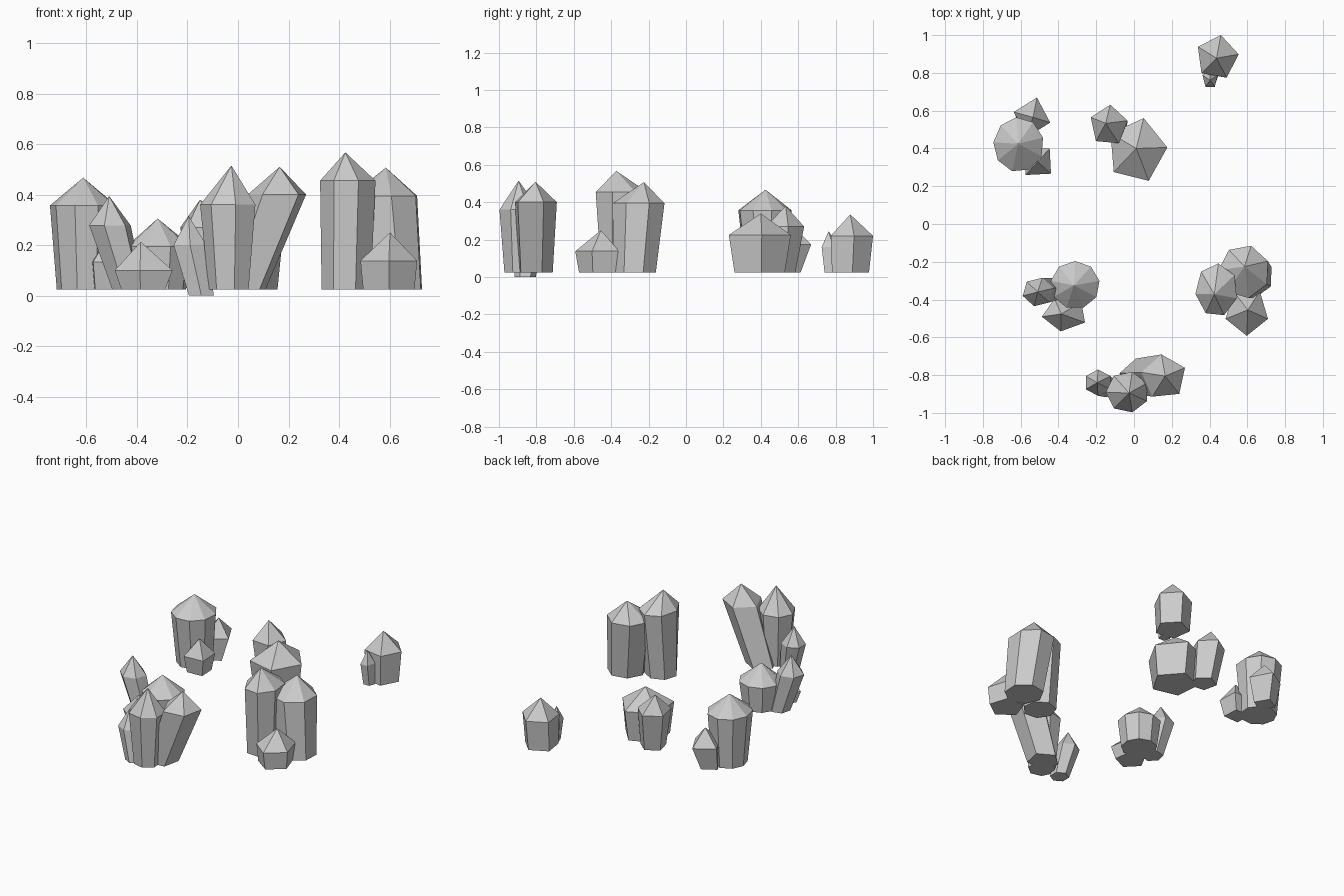
import bpy, bmesh
from math import cos, sin, radians


def crystal(name, sides, turn, base, ring, tip):
    """base = (x, y, z, radius), ring = (x, y, z, rx, ry), tip = (x, y, z)"""
    bm = bmesh.new()
    angles = [radians(turn + 360 * i / sides) for i in range(sides)]
    bx, by, bz, br = base
    rx, ry, rz, ra, rb = ring
    low = [bm.verts.new((bx + br * cos(a), by + br * sin(a), bz)) for a in angles]
    top = [bm.verts.new((rx + ra * cos(a), ry + rb * sin(a), rz)) for a in angles]
    apex = bm.verts.new(tip)
    bm.faces.new(low[::-1])
    for i in range(sides):
        j = (i + 1) % sides
        bm.faces.new((low[i], low[j], top[j], top[i]))
        bm.faces.new((top[i], top[j], apex))
    mesh = bpy.data.meshes.new(name)
    bm.to_mesh(mesh)
    bm.free()
    obj = bpy.data.objects.new(name, mesh)
    bpy.context.collection.objects.link(obj)


G = 0.025  # height of most crystal bases

# Front cluster
crystal("front_small_crystal", 6, 30, (-.145, -.86, 0, .057), (-.19, -.84, .2, .075, .07), (-.195, -.84, .315))
crystal("front_middle_crystal", 7, -77, (-.033, -.89, G, .083), (-.035, -.89, .36, .115, .11), (-.026, -.895, .515))
crystal("front_leaning_crystal", 5, 24, (.02, -.81, G, .098), (.158, -.81, .4, .122, .12), (.165, -.805, .51))

# Right cluster
crystal("right_tall_crystal", 7, 85, (.43, -.36, G, .1), (.437, -.35, .455, .113, .142), (.425, -.372, .567))
crystal("right_back_crystal", 7, 23, (.62, -.275, G, .118), (.583, -.252, .395, .137, .142), (.585, -.225, .507))
crystal("right_short_crystal", 5, -90, (.597, -.465, G, .107), (.597, -.462, .138, .118, .13), (.602, -.455, .25))

# Left middle cluster
crystal("left_round_crystal", 9, 10, (-.312, -.325, G, .108), (-.312, -.323, .195, .131, .127), (-.318, -.325, .305))
crystal("left_leaning_crystal", 6, 15, (-.435, -.35, G, .065), (-.507, -.36, .278, .085, .078), (-.51, -.36, .394))
crystal("left_short_crystal", 5, 188, (-.37, -.47, G, .093), (-.367, -.478, .1, .122, .092), (-.385, -.476, .213))

# Back left cluster
crystal("back_left_round_crystal", 9, 15, (-.608, .423, G, .11), (-.611, .42, .357, .134, .145), (-.613, .425, .467))
crystal("back_left_outer_crystal", 4, 75, (-.555, .545, G, .07), (-.54, .565, .175, .1, .108), (-.535, .565, .28))
crystal("back_left_inner_crystal", 4, -42, (-.515, .335, G, .075), (-.51, .33, .134, .095, .095), (-.51, .33, .24))

# Back middle cluster
crystal("back_wide_crystal", 5, 5, (.015, .39, G, .142), (.015, .39, .225, .162, .175), (.012, .4, .34))
crystal("back_leaning_crystal", 5, 13, (-.115, .505, G, .08), (-.134, .522, .27, .103, .11), (-.15, .533, .38))

# Back right cluster
crystal("back_right_crystal", 5, 80, (.437, .875, G, .105), (.44, .882, .22, .115, .12), (.437, .878, .335))
crystal("back_right_small_crystal", 5, 90, (.41, .77, G, .036), (.403, .77, .16, .042, .055), (.403, .762, .245))
